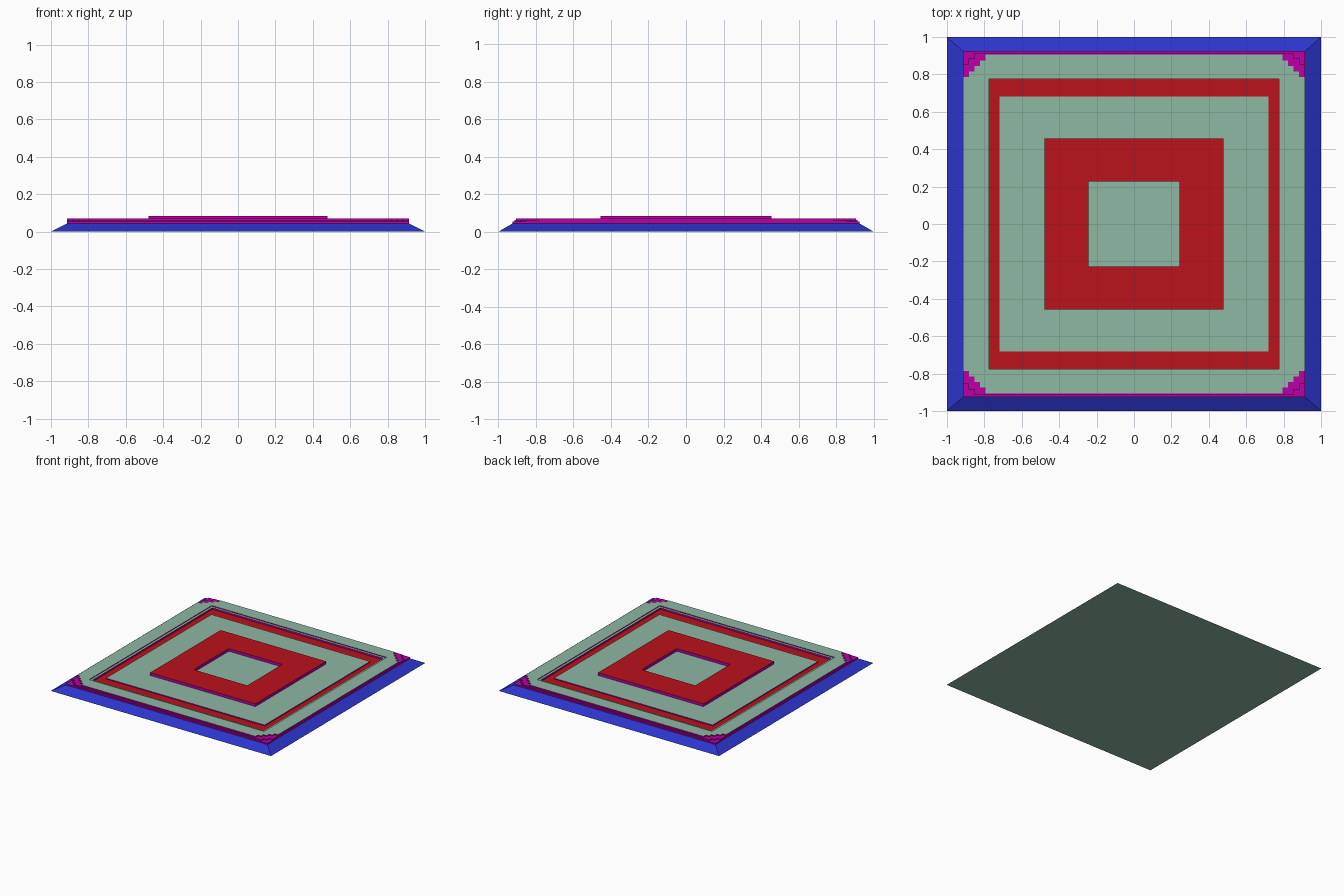
import bpy, bmesh

if "Cube" in bpy.data.objects:
    bpy.data.objects.remove(bpy.data.objects["Cube"])

def material(name, rgb):
    m = bpy.data.materials.new(name)
    m.diffuse_color = (*rgb, 1)
    m.use_nodes = True
    m.node_tree.nodes["Principled BSDF"].inputs["Base Color"].default_value = m.diffuse_color
    return m

GREEN = material("pale_green", (0.27, 0.48, 0.37))
RED = material("red", (0.5, 0.006, 0.012))
BLUE = material("blue", (0.025, 0.035, 0.6))
MAGENTA = material("magenta", (0.5, 0.0, 0.38))

def rect(a, b):
    return [(a, -b), (a, b), (-a, b), (-a, -b)]

def stepped(a, b, n, s):
    """Rectangle whose corners are cut back in n stair steps of size s."""
    quarter = [(a, b - n * s)]
    for i in range(n):
        y = b - (n - i) * s
        quarter += [(a - (i + 1) * s, y), (a - (i + 1) * s, y + s)]
    mirror = lambda pts, sx, sy: [(x * sx, y * sy) for x, y in pts]
    return (quarter + mirror(quarter[::-1], -1, 1)
            + mirror(quarter, -1, -1) + mirror(quarter[::-1], 1, -1))

def terrace(name, outer, inner, z, top, out_z=None, in_z=None):
    """Flat level with an optional hole and exposed walls down to out_z / in_z."""
    bm = bmesh.new()
    edges = []
    for loop, low, sign in ((outer, out_z, 1), (inner, in_z, -1)):
        if not loop:
            continue
        hi = [bm.verts.new((x, y, z)) for x, y in loop]
        lo = [bm.verts.new((x, y, low)) for x, y in loop] if low is not None else None
        for i in range(len(hi)):
            j = (i + 1) % len(hi)
            edges.append(bm.edges.new((hi[i], hi[j])))
            if lo:
                f = bm.faces.new((lo[i], lo[j], hi[j], hi[i])[::sign])
                f.material_index = 1
    walls = set(bm.faces)
    bmesh.ops.triangle_fill(bm, edges=edges, use_beauty=True, normal=(0, 0, 1))
    bm.normal_update()
    for f in bm.faces:
        if f not in walls:
            f.material_index = 0
            if f.normal.z < 0:
                f.normal_flip()
    me = bpy.data.meshes.new(name)
    bm.to_mesh(me)
    bm.free()
    me.materials.append(top)
    me.materials.append(MAGENTA)
    ob = bpy.data.objects.new(name, me)
    bpy.context.collection.objects.link(ob)

# sloping base with flat underside
bm = bmesh.new()
low = [bm.verts.new((x, y, 0)) for x, y in rect(1, 1)]
high = [bm.verts.new((x, y, 0.043)) for x, y in rect(0.915, 0.925)]
for i in range(4):
    j = (i + 1) % 4
    bm.faces.new((low[i], low[j], high[j], high[i]))
bm.faces.new(low[::-1]).material_index = 1
me = bpy.data.meshes.new("sloped_base")
bm.to_mesh(me)
bm.free()
me.materials.append(BLUE)
me.materials.append(GREEN)
bpy.context.collection.objects.link(bpy.data.objects.new("sloped_base", me))

# corner stairs and outer walkway
edge = rect(0.915, 0.925)
stair = stepped(0.914, 0.915, 2, 0.03)
walk = stepped(0.913, 0.905, 4, 0.03)
lip, trench = rect(0.795, 0.795), rect(0.776, 0.776)
court, ring, hole = rect(0.72, 0.683), rect(0.478, 0.457), rect(0.243, 0.227)
terrace("lower_stair", edge, stair, 0.053, MAGENTA, out_z=0.043)
terrace("upper_stair", stair, walk, 0.062, MAGENTA, out_z=0.053)
terrace("outer_walkway", walk, lip, 0.070, GREEN, out_z=0.062, in_z=0.064)

# sunken red border between lip and court
terrace("inner_lip", lip, trench, 0.064, GREEN, in_z=0.051)
terrace("red_border", trench, court, 0.051, RED)
terrace("court", court, ring, 0.059, GREEN, out_z=0.051)

# raised central ring and its floor
terrace("central_ring", ring, hole, 0.082, RED, out_z=0.059, in_z=0.059)
terrace("central_floor", hole, None, 0.059, GREEN)
